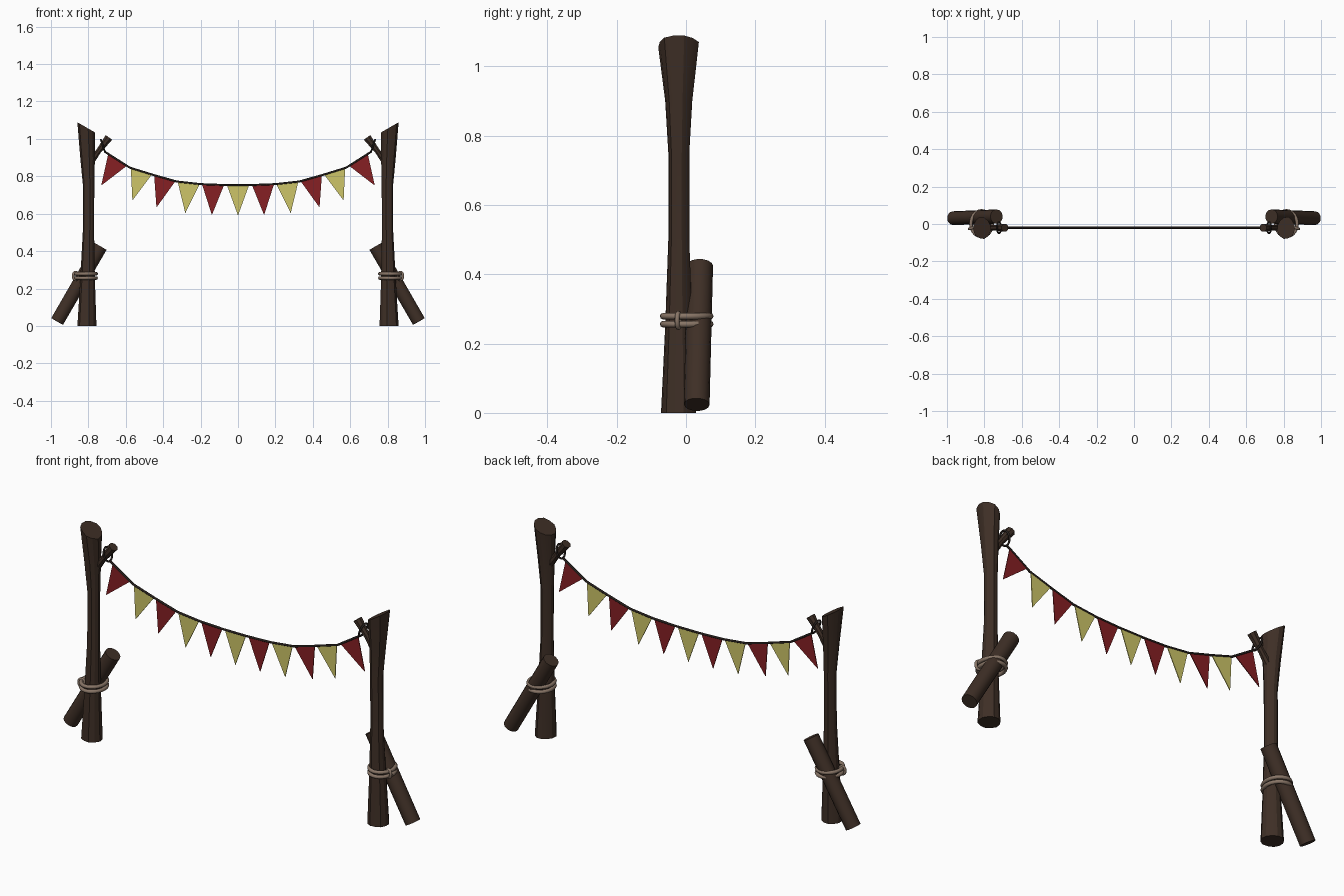
import bpy, bmesh, math, random
from mathutils import Vector

cube = bpy.data.objects.get("Cube")
if cube:
    bpy.data.objects.remove(cube)


def material(name, rgb):
    m = bpy.data.materials.new(name)
    m.use_nodes = True
    m.diffuse_color = (*rgb, 1)
    bsdf = m.node_tree.nodes["Principled BSDF"]
    bsdf.inputs["Base Color"].default_value = (*rgb, 1)
    bsdf.inputs["Roughness"].default_value = 0.9
    return m


WOOD = material("dark wood", (0.048, 0.028, 0.019))
ROPE = material("tan rope", (0.25, 0.18, 0.135))
STRING = material("black string", (0.018, 0.013, 0.011))
RED = material("red cloth", (0.24, 0.014, 0.017))
YELLOW = material("yellow cloth", (0.61, 0.56, 0.14))


def finish(name, bm, mat, smooth=None):
    bmesh.ops.recalc_face_normals(bm, faces=bm.faces)
    mesh = bpy.data.meshes.new(name)
    bm.to_mesh(mesh)
    bm.free()
    mesh.materials.append(mat)
    ob = bpy.data.objects.new(name, mesh)
    bpy.context.collection.objects.link(ob)
    if smooth:
        bpy.ops.object.select_all(action="DESELECT")
        ob.select_set(True)
        bpy.context.view_layer.objects.active = ob
        bpy.ops.object.shade_smooth_by_angle(angle=math.radians(smooth))
    return ob


def log(name, side, centres, radii, sides=12, rough=0.0, cut=0.0, squash=0.0):
    """Round timber through the centres; cut slopes its top, rough ridges the bark."""
    rnd = random.Random(4)
    bark = [1 + rnd.uniform(-rough, rough) for _ in range(sides)]
    centres = [Vector(c) for c in centres]
    axis = (centres[-1] - centres[0]).normalized()
    across = Vector((0, 1, 0)).cross(axis).normalized()
    depth = axis.cross(across)
    bm = bmesh.new()
    rings = []
    for i, (c, r) in enumerate(zip(centres, radii)):
        last = i == len(centres) - 1
        ring = []
        for k in range(sides):
            a = 2 * math.pi * (k + 0.5) / sides
            wide = 1 - squash if last else 1
            p = c + r * bark[k] * (across * math.cos(a) * wide + depth * math.sin(a))
            if last:
                p.z += cut * (p.x - c.x)
            ring.append(bm.verts.new((p.x * side, p.y, p.z)))
        rings.append(ring)
    for low, high in zip(rings, rings[1:]):
        for k in range(sides):
            j = (k + 1) % sides
            bm.faces.new((low[k], low[j], high[j], high[k]))
    bm.faces.new(rings[0])
    bm.faces.new(rings[-1])
    return finish(name, bm, WOOD, 25 if rough else 40)


def cord(name, points, radius, mat, closed=True):
    """Round cord along a path, turned into a mesh."""
    curve = bpy.data.curves.new(name, "CURVE")
    curve.dimensions = "3D"
    curve.bevel_depth = radius
    curve.bevel_resolution = 2
    curve.use_fill_caps = True
    spline = curve.splines.new("POLY")
    spline.points.add(len(points) - 1)
    for sp, p in zip(spline.points, points):
        sp.co = (*p, 1)
    spline.use_cyclic_u = closed
    curve.materials.append(mat)
    ob = bpy.data.objects.new(name, curve)
    bpy.context.collection.objects.link(ob)
    bpy.ops.object.select_all(action="DESELECT")
    ob.select_set(True)
    bpy.context.view_layer.objects.active = ob
    bpy.ops.object.convert(target="MESH")
    bpy.ops.object.shade_smooth_by_angle(angle=math.radians(60))


def loop(name, side, centre, u, v, radius, mat, steps=28):
    """Closed oval cord spanned by the half-axes u and v."""
    c, u, v = Vector(centre), Vector(u), Vector(v)
    pts = []
    for i in range(steps):
        a = 2 * math.pi * i / steps
        p = c + u * math.cos(a) + v * math.sin(a)
        pts.append((p.x * side, p.y, p.z))
    cord(name, pts, radius, mat)


Y = -0.02  # plane of the posts and the bunting

for label, s in (("left", 1), ("right", -1)):
    # Flared post with a sloping sawn top
    log(label + "_post", s,
        [(0.81, Y, 0), (0.806, Y, 0.25), (0.801, Y, 0.5), (0.8, Y, 0.75), (0.806, Y, 0.9), (0.814, Y, 1.063)],
        [0.052, 0.04, 0.031, 0.031, 0.04, 0.06], rough=0.07, cut=0.58, squash=0.2)
    # Leaning brace behind the post
    log(label + "_brace", s, [(0.967, 0.031, 0.024), (0.735, 0.04, 0.425)], [0.037, 0.038], sides=14)
    # Stub branch that holds the string
    log(label + "_branch", s, [(0.795, Y, 0.865), (0.745, Y, 0.935), (0.69, Y, 1.008)],
        [0.02, 0.015, 0.023], sides=8)
    # Lashing: two wraps and a small cross tie
    for n, z in enumerate((0.256, 0.279)):
        loop(f"{label}_lashing_{n + 1}", s, (0.815, 0.002, z), (0.057, 0, 0), (0, 0.068, 0), 0.0095, ROPE)
    loop(label + "_lashing_tie", s, (0.868, -0.022, 0.267), (0.014, -0.004, 0), (0, 0, 0.021), 0.007, ROPE, 14)
    # String loop round the branch
    loop(label + "_string_loop", s, (0.722, Y, 0.962), (0.011, 0, 0.033), (0, 0.03, 0), 0.005, STRING, 20)

# Sagging string
half = [(0.71, 0.93), (0.578, 0.846), (0.455, 0.808), (0.328, 0.772), (0.2, 0.758), (0.067, 0.753)]
knots = [(-x, z) for x, z in half] + half[::-1]
cord("bunting_string", [(x, Y, z) for x, z in knots], 0.0055, STRING, closed=False)

# Pennants hang square to each string segment
for i, (a, b) in enumerate(zip(knots, knots[1:])):
    a, b = Vector((a[0], 0, a[1])), Vector((b[0], 0, b[1]))
    mid, along = (a + b) / 2, (b - a).normalized()
    down = Vector((along.z, 0, -along.x))
    corners = (mid - along * 0.059, mid + along * 0.059, mid + down * 0.163)
    bm = bmesh.new()
    front, back = ([bm.verts.new((p.x, Y + off, p.z)) for p in corners] for off in (-0.002, 0.002))
    bm.faces.new(front)
    bm.faces.new(back)
    for k in range(3):
        j = (k + 1) % 3
        bm.faces.new((front[k], front[j], back[j], back[k]))
    finish(f"pennant_{i + 1}", bm, YELLOW if i % 2 else RED)
